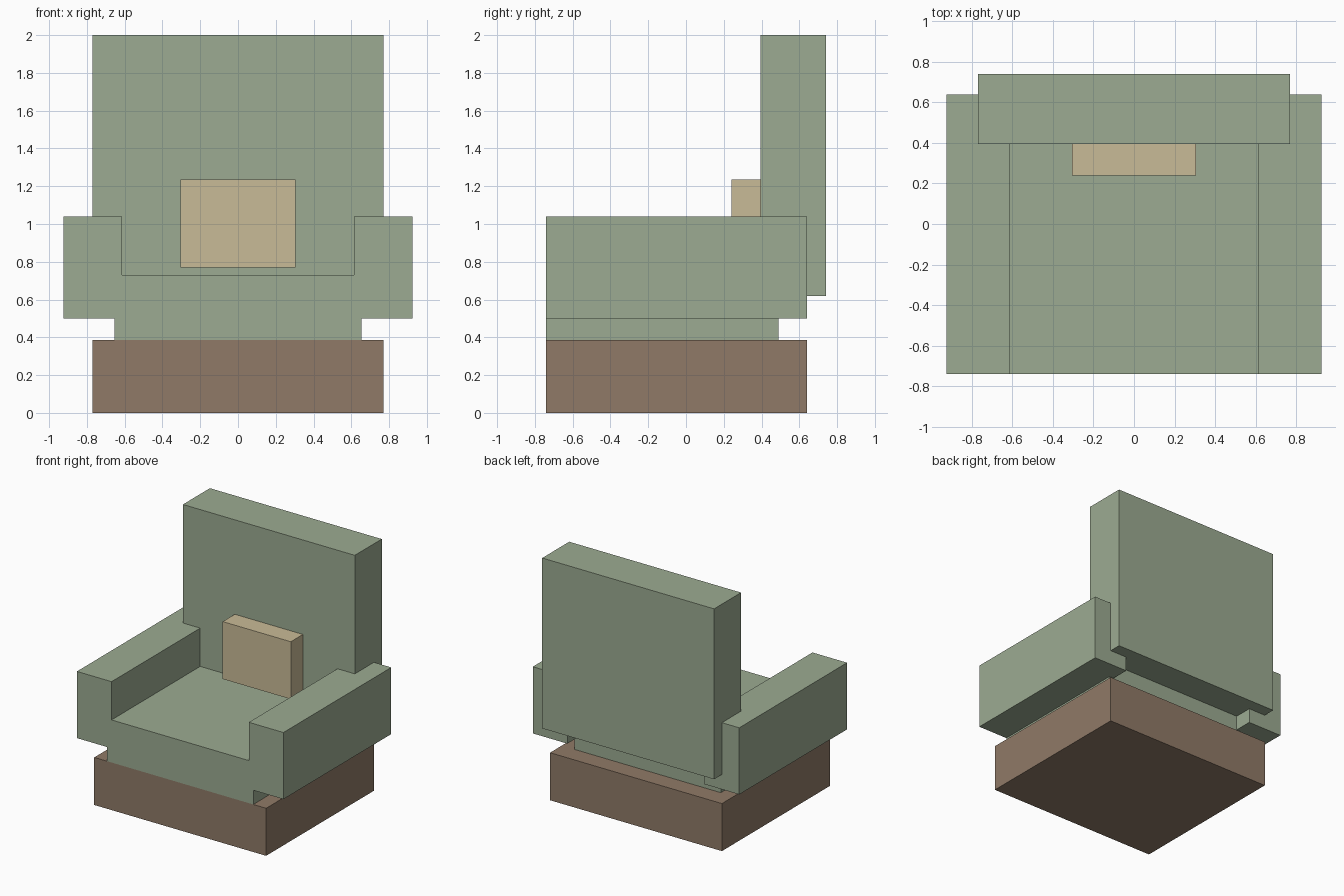
import bpy
import bmesh
from mathutils import Vector

if "Cube" in bpy.data.objects:
    bpy.data.objects.remove(bpy.data.objects["Cube"], do_unlink=True)


def make_material(name, colour):
    mat = bpy.data.materials.new(name)
    mat.use_nodes = True
    mat.diffuse_color = (*colour, 1)
    mat.node_tree.nodes["Principled BSDF"].inputs["Base Color"].default_value = (*colour, 1)
    return mat


def box(name, low, high, mat):
    """Flat-faced block spanning two opposite corners."""
    low, high = Vector(low), Vector(high)
    centre, size = (low + high) / 2, high - low
    bm = bmesh.new()
    bmesh.ops.create_cube(bm, size=1)
    bmesh.ops.scale(bm, vec=size, verts=bm.verts)
    mesh = bpy.data.meshes.new(name)
    bm.to_mesh(mesh)
    bm.free()
    mesh.materials.append(mat)
    obj = bpy.data.objects.new(name, mesh)
    obj.location = centre
    bpy.context.collection.objects.link(obj)
    return obj


green = make_material("sage green fabric", (0.332, 0.407, 0.287))
brown = make_material("brown wood", (0.279, 0.195, 0.136))
tan = make_material("tan cushion", (0.584, 0.497, 0.309))

FRONT = -0.74

# Plinth and seat
box("base", (-0.77, FRONT, 0), (0.77, 0.64, 0.385), brown)
box("seat", (-0.655, FRONT, 0.385), (0.655, 0.49, 0.73), green)

# Arms, one on each side
for side, sign in (("left", 1), ("right", -1)):
    inner, outer = sorted((sign * 0.615, sign * 0.925))
    box(side + "_arm", (inner, FRONT, 0.5), (outer, 0.64, 1.04), green)

# Backrest and cushion
box("backrest", (-0.77, 0.395, 0.62), (0.77, 0.74, 2.0), green)
box("cushion", (-0.305, 0.24, 0.77), (0.305, 0.395, 1.235), tan)
